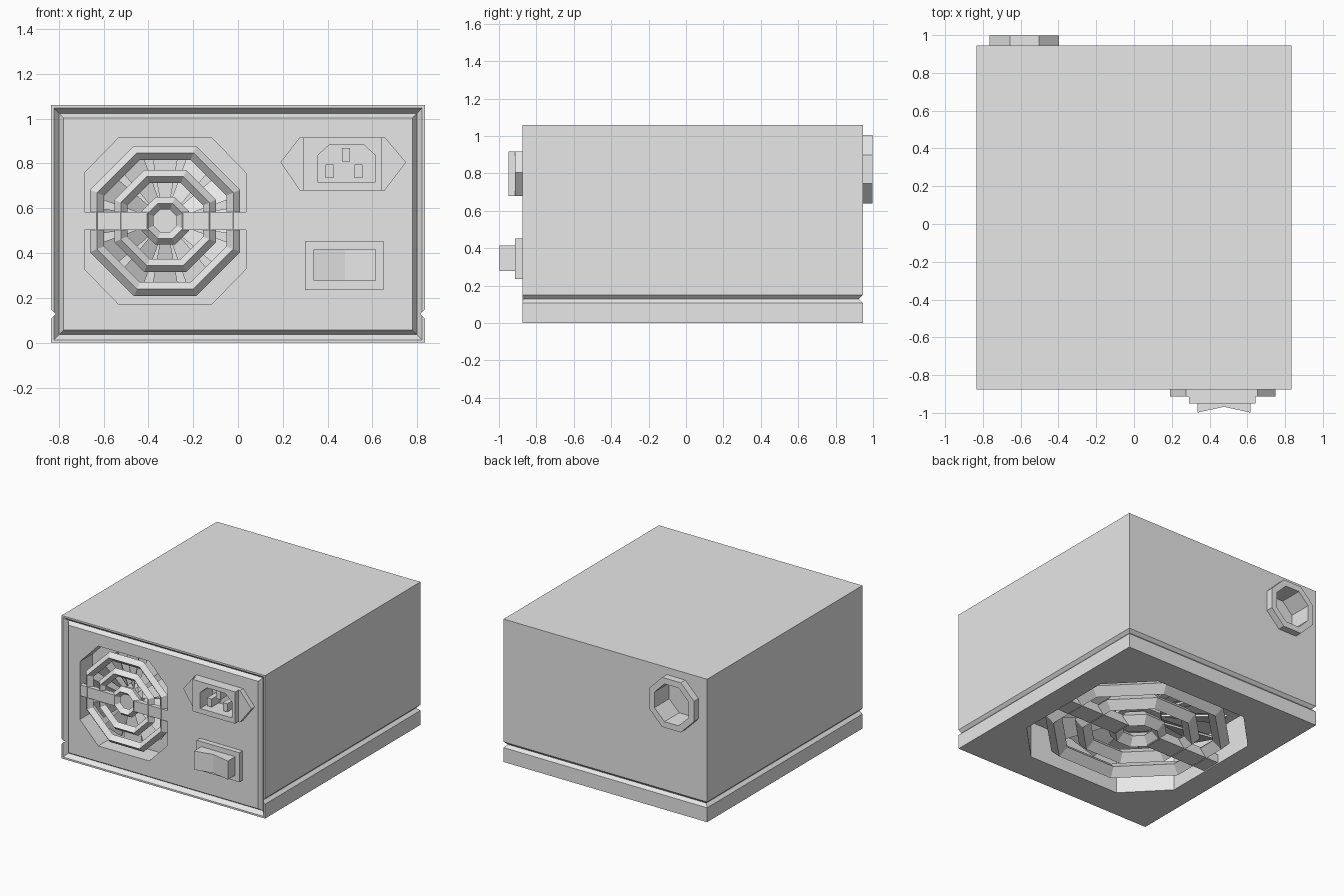
import bpy, bmesh, math
from mathutils import Vector

if "Cube" in bpy.data.objects:
    bpy.data.objects.remove(bpy.data.objects["Cube"], do_unlink=True)

# One painted-metal grey for everything
grey = bpy.data.materials.new("light grey")
grey.use_nodes = True
grey.diffuse_color = (0.8, 0.8, 0.8, 1)
for node in grey.node_tree.nodes:
    if node.type == 'BSDF_PRINCIPLED':
        node.inputs["Base Color"].default_value = (0.8, 0.8, 0.8, 1)

X, FRONT, BACK, TOP = 0.835, -0.875, 0.945, 1.06


# Panel coordinates: a and b lie on the panel, d is the depth into the body
def on_front(a, b, d):
    return (a, FRONT + d, b)


def on_back(a, b, d):
    return (a, BACK - d, b)


def on_bottom(a, b, d):
    return (a, b, d)


def loft(name, loops, cyclic=False):
    """Skin matching loops; cap the ends, or join last to first."""
    bm = bmesh.new()
    rows = [[bm.verts.new(p) for p in loop] for loop in loops]
    pairs = list(zip(rows, rows[1:]))
    if cyclic:
        pairs.append((rows[-1], rows[0]))
    else:
        bm.faces.new(rows[0])
        bm.faces.new(rows[-1])
    n = len(rows[0])
    for r, s in pairs:
        for i in range(n):
            j = (i + 1) % n
            bm.faces.new((r[i], r[j], s[j], s[i]))
    bmesh.ops.recalc_face_normals(bm, faces=bm.faces)
    mesh = bpy.data.meshes.new(name)
    bm.to_mesh(mesh)
    bm.free()
    mesh.materials.append(grey)
    ob = bpy.data.objects.new(name, mesh)
    bpy.context.collection.objects.link(ob)
    return ob


def prism(name, place, outline, d0, d1):
    return loft(name, [[place(a, b, d) for a, b in outline] for d in (d0, d1)])


def rect(a0, a1, b0, b1):
    return [(a0, b0), (a1, b0), (a1, b1), (a0, b1)]


def octagon(ca, cb, ha, hb, ratio=math.tan(math.pi / 8)):
    sa, sb = ha * ratio, hb * ratio
    return [(ca + a, cb + b) for a, b in
            ((ha, -sb), (ha, sb), (sa, hb), (-sa, hb),
             (-ha, sb), (-ha, -sb), (-sa, -hb), (sa, -hb))]


def ring(name, place, ca, cb, profile):
    """Octagonal ring swept from (radius, depth) pairs."""
    return loft(name, [[place(a, b, d) for a, b in octagon(ca, cb, r, r)]
                       for r, d in profile], cyclic=True)


def cut(cutter, *targets):
    for ob in targets:
        mod = ob.modifiers.new("cut", 'BOOLEAN')
        mod.operation, mod.solver, mod.object = 'DIFFERENCE', 'EXACT', cutter
        bpy.context.view_layer.objects.active = ob
        bpy.ops.object.modifier_apply(modifier=mod.name)
    bpy.data.objects.remove(cutter, do_unlink=True)


# Case with a seam round the sides and back
case = prism("case", on_bottom, rect(-X, X, FRONT, BACK), 0, TOP)
seam = []
for off, z in ((0.02, 0.086), (-0.021, 0.128), (0.02, 0.17)):
    seam.append([(a, b, z) for a, b in rect(-X - off, X + off, -1.2, BACK + off)])
cut(loft("seam_cutter", seam, cyclic=True), case)

# V groove framing the front panel
frame = []
for inset, d in ((0.013, -0.005), (0.013, 0), (0.037, 0.03), (0.057, 0), (0.057, -0.005)):
    outline = rect(-X + inset, X - inset, inset, TOP - inset)
    frame.append([on_front(a, b, d) for a, b in outline])
cut(loft("frame_cutter", frame, cyclic=True), case)


def fan_vent(label, place, ca, cb, s):
    """Octagonal pocket with a ring grille over a bladed fan."""
    outline = octagon(ca, cb, 0.36 * s, 0.37 * s, 0.58)
    cut(prism("vent_cutter", place, outline, -0.05, 0.15 * s), case)
    for part, r, w in (("outer_ring", 0.335, 0.062), ("middle_ring", 0.227, 0.058),
                       ("centre_ring", 0.106, 0.055)):
        profile = [(r, 0.035), (r - w / 2, 0.003), (r - w, 0.035), (r - w / 2, 0.065)]
        ring(label + "_" + part, place, ca, cb, [(p * s, d * s) for p, d in profile])
    for side, a0, a1 in (("right", -0.36, -0.075), ("left", 0.075, 0.36)):
        bar = rect(ca + a0 * s, ca + a1 * s, cb - 0.04 * s, cb + 0.04 * s)
        prism(label + "_bar_" + side, place, bar, 0.005 * s, 0.04 * s)
    prism(label + "_fan_hub", place, octagon(ca, cb, 0.09 * s, 0.09 * s), 0.075 * s, 0.15 * s)
    blades = 12
    for i in range(blades):
        t = 2 * math.pi * i / blades
        out, across = Vector((math.cos(t), math.sin(t))), Vector((-math.sin(t), math.cos(t)))
        loops = []
        for r, w in ((0.08, 0.02), (0.33, 0.065)):
            loop = []
            for k, d in ((-1, 0.085), (1, 0.125), (1, 0.133), (-1, 0.093)):
                p = (out * r + across * k * w) * s
                loop.append(place(ca + p.x, cb + p.y, d * s))
            loops.append(loop)
        loft(label + "_fan_blade", loops)


fan_vent("front", on_front, -0.325, 0.543, 1.0)
fan_vent("bottom", on_bottom, 0.0, 0.035, 1.83)

# Power inlet: pointed flange, raised block, keyed recess and three pins
flange = prism("inlet_flange", on_front,
               [(0.19, 0.805), (0.275, 0.68), (0.655, 0.68),
                (0.75, 0.805), (0.655, 0.916), (0.275, 0.916)], 0, -0.038)
block = prism("inlet_block", on_front, rect(0.29, 0.642, 0.68, 0.916), -0.03, -0.075)
recess = [(0.355, 0.717), (0.614, 0.717), (0.614, 0.835),
          (0.56, 0.884), (0.409, 0.884), (0.355, 0.835)]
cut(prism("recess_cutter", on_front, recess, -0.1, 0.07), case, flange, block)
for name, a, b in (("pin_top", 0.482, 0.838), ("pin_right", 0.408, 0.764),
                   ("pin_left", 0.538, 0.764)):
    prism(name, on_front, rect(a - 0.018, a + 0.018, b - 0.03, b + 0.03), 0.07, -0.045)

# Rocker switch with a dished face
prism("switch_plate", on_front, rect(0.30, 0.65, 0.235, 0.453), 0, -0.038)
rocker = [(0.337, -0.03), (0.616, -0.03), (0.616, -0.123), (0.477, -0.093), (0.337, -0.123)]
loft("switch_rocker", [[on_front(a, z, d) for a, d in rocker] for z in (0.277, 0.415)])

# Cable outlet collar on the back
cut(prism("outlet_cutter", on_back, octagon(-0.58, 0.822, 0.14, 0.14), -0.05, 0.12), case)
ring("cable_outlet", on_back, -0.58, 0.822,
     [(0.184, 0), (0.184, -0.053), (0.14, -0.053), (0.14, 0)])
